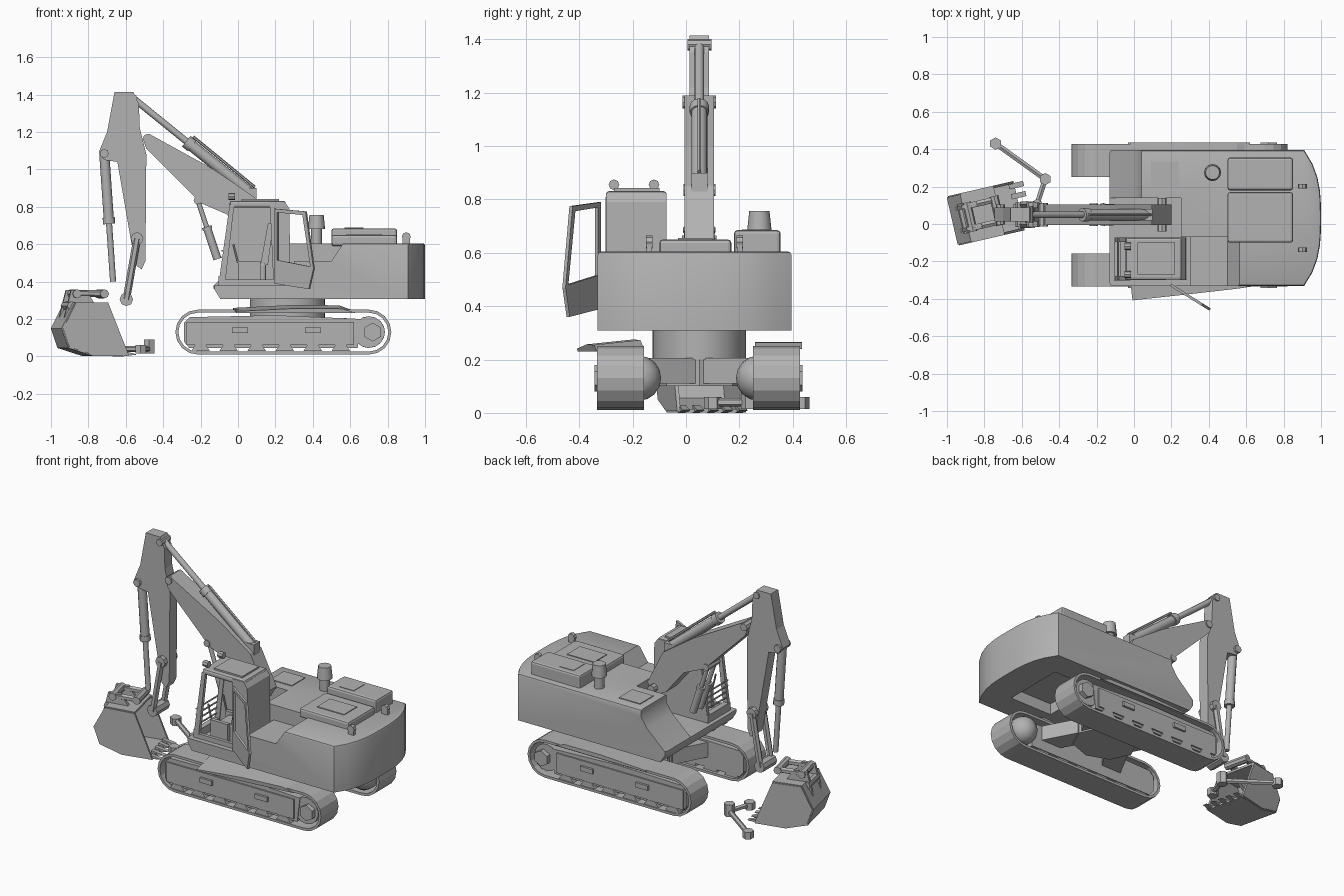
import bpy, bmesh
from math import radians, sin, cos, pi
from mathutils import Vector, Matrix

if "Cube" in bpy.data.objects:
    bpy.data.objects.remove(bpy.data.objects["Cube"], do_unlink=True)

GREY = (.45, .45, .45, 1)
grey = bpy.data.materials.new("plain_grey")
grey.use_nodes = True
grey.diffuse_color = GREY
grey.node_tree.nodes["Principled BSDF"].inputs["Base Color"].default_value = GREY


def shade(ob):
    bpy.ops.object.select_all(action='DESELECT')
    ob.select_set(True)
    bpy.context.view_layer.objects.active = ob
    bpy.ops.object.shade_smooth_by_angle(angle=radians(35))


def finish(name, bm):
    bmesh.ops.recalc_face_normals(bm, faces=bm.faces[:])
    mesh = bpy.data.meshes.new(name)
    bm.to_mesh(mesh)
    bm.free()
    ob = bpy.data.objects.new(name, mesh)
    bpy.context.collection.objects.link(ob)
    mesh.materials.append(grey)
    return ob


def prism(name, outline, span, axis='y', caps=True, closed=True):
    """Extrude an outline over a span of y (outline in x, z) or of z (outline in x, y)."""
    bm = bmesh.new()
    rings = [[bm.verts.new((u, v, d) if axis == 'z' else (u, d, v)) for u, v in outline] for d in span]
    sides = list(zip(*rings))
    for (a, b), (c, d) in zip(sides, sides[1:] + sides[:1] if closed else sides[1:]):
        bm.faces.new((a, c, d, b))
    if caps:
        for ring in rings:
            bm.faces.new(ring)
    return finish(name, bm)


def box(name, x, y, z):
    (left, right), (front, back) = x, y
    return prism(name, [(left, front), (right, front), (right, back), (left, back)], z, 'z')


def around(centre, half):
    return centre - half, centre + half


def rod(name, start, end, radius, sides=12, tip=None):
    """Cylinder or cone between two points."""
    start, end = Vector(start), Vector(end)
    bm = bmesh.new()
    bmesh.ops.create_cone(bm, cap_ends=True, segments=sides, radius1=radius,
                          radius2=tip or radius, depth=(end - start).length)
    turn = (end - start).to_track_quat('Z', 'Y').to_matrix().to_4x4()
    bm.transform(Matrix.Translation((start + end) / 2) @ turn)
    ob = finish(name, bm)
    if sides > 8:
        shade(ob)
    return ob


def pin(name, x, z, span, radius, sides=8):
    near, far = span
    return rod(name, (x, near, z), (x, far, z), radius, sides)


def modify(ob, kind, **settings):
    """Add one modifier and apply it."""
    modifier = ob.modifiers.new(kind.lower(), kind)
    for key, value in settings.items():
        setattr(modifier, key, value)
    graph = bpy.context.evaluated_depsgraph_get()
    ob.data = bpy.data.meshes.new_from_object(ob.evaluated_get(graph))
    ob.modifiers.clear()
    return ob


def bevel(ob, width=.013):
    return modify(ob, 'BEVEL', width=width, segments=2, limit_method='ANGLE', angle_limit=radians(60))


def cut(ob, cutter):
    modify(ob, 'BOOLEAN', operation='DIFFERENCE', object=cutter, solver='EXACT')
    bpy.data.objects.remove(cutter, do_unlink=True)


def arc(x, z, radius, first, steps):
    """Half circle of points, clockwise from an angle."""
    angles = [first - pi * i / steps for i in range(steps + 1)]
    return [(x + radius * cos(a), z + radius * sin(a)) for a in angles]


# Main levels and centre lines
BASE, FLOOR, DECK, SKY = .308, .38, .605, .9
NOSE, MID, WIDE = -.13, .05, .363
CENTRE = .032
RIGHT, LEFT = around(CENTRE, WIDE)
OUT = 1

# Upper body with curved counterweight, cab bay, boom slot, sloped nose and belly recess
tail = [(OUT - .09 * abs(t) ** 3, CENTRE + WIDE * t) for t in (i / 5 - 1 for i in range(11))]
body = bevel(prism("upper_body", [(NOSE, LEFT), (NOSE, RIGHT)] + tail, (.28, DECK), 'z'))
cut(body, box("cutter", (-OUT, OUT + OUT), (-OUT, OUT), (0, BASE)))
cut(body, prism("cutter", [(-OUT, FLOOR), (.3, FLOOR), (.3, .51), (.5, .51), (.58, .63), (.5, SKY), (-OUT, SKY)],
                (-OUT, -.07)))
cut(body, box("cutter", (-OUT, .25), (-.08, .14), (FLOOR, SKY)))
cut(body, prism("cutter", [(-OUT, FLOOR), (NOSE, FLOOR), (0, .5), (.04, .56), (.05, SKY), (-OUT, SKY)], (.13, OUT)))
cut(body, prism("cutter", [(-.2, .2), (-.09, .3), (-.14, FLOOR), (-.2, FLOOR)], (-OUT, OUT)))
cut(body, box("cutter", (.5, .8), around(CENTRE, .2), (.2, FLOOR)))
shade(body)

# Deck hoods, hatches, exhaust and lifting eyes
bevel(box("engine_hood", (.5, .85), (-.1, .17), (.59, .65)))
bevel(box("side_hood", (.5, .85), (.18, .355), (.59, .685)))
box("hood_panel", (.58, .77), (-.03, .1), (.64, .655))
box("side_hood_panel", (.57, .67), (.21, .32), (.68, .688))
box("front_hatch", (.09, .24), (.2, .335), (.6, .61))
pipe = Vector((.42, .275, 0))
rod("exhaust_pipe", pipe + Vector((0, 0, .6)), pipe + Vector((0, 0, .7)), .03)
rod("exhaust_cap", pipe + Vector((0, 0, .68)), pipe + Vector((0, 0, .757)), .046, tip=.038)
for y in around(CENTRE, .17):
    box("lifting_post", around(.9, .02), around(y, .01), (.6, .64))
    pin("lifting_eye", .9, .64, around(y, .012), .024)

# Cab shell, open at the front and the door side
CAB = (-.3, -.073)
ROOF = .825
prism("cab_left_wall", [(-.1, FLOOR), (.28, FLOOR), (.275, .79), (.25, ROOF), (-.04, ROOF)], (-.09, -.073))
prism("cab_rear", [(.19, FLOOR), (.28, FLOOR), (.275, .79), (.25, ROOF), (.17, ROOF)], CAB)
bevel(box("cab_roof", (-.045, .255), CAB, (.795, .832)))
box("roof_hatch", (.02, .22), (-.27, -.1), (.83, .842))
box("cab_front_sill", (-.105, -.07), CAB, (FLOOR, .43))
box("cab_door_sill", (-.1, .2), (-.3, -.28), (FLOOR, .41))
for y in (-.29, -.084):
    prism("cab_front_pillar", [(-.105, FLOOR), (-.07, FLOOR), (-.02, .81), (-.045, .81)], around(y, .011))
for i in range(4):
    pin("front_guard_bar", -.085, .46 + i * .035, CAB, .005)
for y in (-.27, -.12):
    rod("work_light", (-.05, y, .855), (-.015, y, .855), .02, 8)

# Cab interior
SEAT = -.19
bevel(box("seat_base", (.03, .15), around(SEAT, .06), (FLOOR, .5)))
prism("seat_back", [(.12, .49), (.16, .49), (.19, .71), (.16, .71)], around(SEAT, .055))
for y in around(SEAT, .075):
    box("control_console", (0, .12), around(y, .012), (FLOOR, .51))
    rod("control_lever", (0, y, .5), (-.025, y, .6), .006, 6)

# Open door, made flat then swung on its hinge
door = prism("cab_door", [(0, .39), (.22, .36), (.25, .47), (.2, .775), (0, .79)], around(0, .007))
cut(door, prism("cutter", [(.02, .515), (.23, .48), (.18, .756), (.02, .77)], around(0, .1)))
door.location = (.195, -.325, 0)
door.rotation_euler.z = radians(-32)

# Boom, stick and their pins
prism("boom", [(-.51, 1.165), (-.475, 1.19), (-.13, 1), (.09, .85), (.2, .63), (.16, .56), (.07, .6),
               (-.06, .76), (-.2, .82), (-.28, .9), (-.49, 1.11)], around(MID, .055))
prism("stick", [(-.66, 1.415), (-.7, 1.2), (-.745, 1.09), (-.715, 1.05), (-.645, 1.04), (-.55, .49), (-.515, .465),
                (-.495, .51), (-.49, 1.08), (-.525, 1.22), (-.53, 1.35), (-.56, 1.415)], around(MID, .037))
stick_top, stick_rear, boom_side = (-.56, 1.38), (-.715, 1.085), (-.215, .835)
link_top, link_end = (-.54, .63), (-.597, .305)
for name, spot, half, radius in (("boom_tip_pin", (-.485, 1.165), .063, .024), ("stick_top_pin", stick_top, .045, .022),
                                 ("stick_rear_pin", stick_rear, .053, .024), ("boom_ram_pin", boom_side, .06, .022),
                                 ("boom_foot_pin", (.15, .61), .09, .025), ("link_pin", link_top, .065, .034),
                                 ("link_end_pin", link_end, .065, .036)):
    pin(name, *spot, around(MID, half), radius)
for y in around(MID, .053):
    rod("bucket_link", (link_top[0], y, link_top[1]), (link_end[0], y, link_end[1]), .02, 6)


# Hydraulic rams
def ram(name, start, end, y, radius):
    """Thick barrel with a collar, then a thin piston."""
    (x, z), (far_x, far_z) = start, end
    start, end = Vector((x, y, z)), Vector((far_x, y, far_z))
    middle = start.lerp(end, .55)
    rod(name + "_barrel", start, middle, radius)
    rod(name + "_collar", start.lerp(end, .5), middle, radius * 1.2)
    rod(name + "_piston", middle, end, radius * .6)


ram("stick_ram", (.07, .87), stick_top, MID, .03)
ram("bucket_ram", stick_rear, (-.668, .4), MID, .027)
for y in around(MID, .035):
    ram("boom_ram", (-.11, .52), boom_side, y, .022)
rod("ram_hose", (.09, MID, .905), (-.24, MID, 1.175), .008, 6)
box("ram_bracket", (.03, .1), around(MID, .03), (.83, SKY))

# Loose link lying on the ground
corners = [Vector(c) for c in ((-.74, .43, .04), (-.475, .24, .04), (-.52, .1, .04))]
for start, end in zip(corners, corners[1:]):
    rod("loose_link_bar", start, end, .016, 6)
for corner, rise in zip(corners, (.02, .05, .02)):
    rod("loose_link_boss", corner - Vector((0, 0, .025)), corner + Vector((0, 0, rise)), .033, 6)

# Bucket, made straight about its own pivot then turned
shell = [(.06, .28), (-.12, .285), (-.19, .15), (-.155, .05), (-.02, .008), (.17, .008)]
bucket = [modify(prism("bucket_shell", shell, around(0, .13), caps=False, closed=False),
                 'SOLIDIFY', thickness=.014, offset=0)]
for y in around(0, .128):
    bucket.append(prism("bucket_cheek", shell, around(y, .007)))
for i in range(-2, 3):
    bucket.append(prism("bucket_tooth", [(.14, 0), (.22, .01), (.14, .03)], around(i * .055, .014)))
for y in around(0, .06):
    bucket.append(prism("bucket_ear", [(-.17, .2), (-.13, .355), (-.05, .355), (0, .28)], around(y, .01)))
    bucket.append(rod("bucket_arm", (-.1, y, .338), (.05, y, .335), .018, 6))
for x, z in ((-.1, .335), (.05, .335), (-.13, .27)):
    bucket.append(pin("bucket_pin", x, z, around(0, .08), .024))
for part in bucket:
    part.location = (-.78, .06, 0)
    part.rotation_euler.z = radians(13)

# Tracks: hollow belt, side frame, drive wheels and motor dome
FRONT, REAR, AXLE, TURN = -.215, .7, .13, .12
for side in (-1, 1):
    def span(near, far):
        return CENTRE + .015 + side * near, CENTRE + .015 + side * far

    loop = arc(REAR, AXLE, TURN, pi / 2, 8) + arc(FRONT, AXLE, TURN, -pi / 2, 8)
    belt = prism("track_belt", loop, span(.205, .38), caps=False)
    modify(belt, 'SOLIDIFY', thickness=.016, offset=-1)
    prism("track_frame", [(-.29, .08), (-.26, .045), (.64, .045), (.66, .2), (.2, .22), (-.26, .21), (-.29, .18)],
          span(.215, .365))
    box("frame_side_plate", (-.275, .62), span(.36, .374), (.06, .185))
    for x in (.01, .4):
        box("frame_step", around(x, .043), span(.37, .388), around(.14, .015))
    for i in range(6):
        x = i * .15 - .2
        prism("track_guide", [(x - .05, .028), (x + .05, .028), (x + .03, .06), (x - .03, .06)], span(.22, .376))
    pin("sprocket", REAR, AXLE, span(.225, .36), .085, 14)
    pin("sprocket_hub", REAR + .02, AXLE, span(.225, .39), .05, 6)
    bm = bmesh.new()
    bmesh.ops.create_uvsphere(bm, u_segments=16, v_segments=8, radius=.085)
    dome = finish("motor_dome", bm)
    shade(dome)
    dome.location = (REAR, span(.225, 0)[0], AXLE)
    cover = prism("track_cover", [(-.32, -.01), (-.32, 0), (0, .016), (.25, .014), (.32, -.01)], around(0, .088))
    cover.location = (.3, span(.3, 0)[0], .25)
    if side < 0:
        cover.location.y = -.285
        cover.rotation_euler = (radians(6), 0, radians(6.5))
    # Splayed legs from the hub to this track
    for inner, outer in ((.16, .02), (.37, .51)):
        prism("undercarriage_leg", [(inner - .08, MID), (inner + .08, MID), (outer + .07, span(.24, 0)[0]),
                                    (outer - .07, span(.24, 0)[0])], (.11, .205), 'z')

# Undercarriage hub and slewing ring
for name, sides, z in (("undercarriage_hub", 8, (.1, .215)), ("slewing_ring", 32, (.2, .32))):
    low, high = z
    drum = rod(name, (0, 0, low), (0, 0, high), .2, sides)
    drum.scale.y = .875
    drum.location = (.265, MID, 0)
